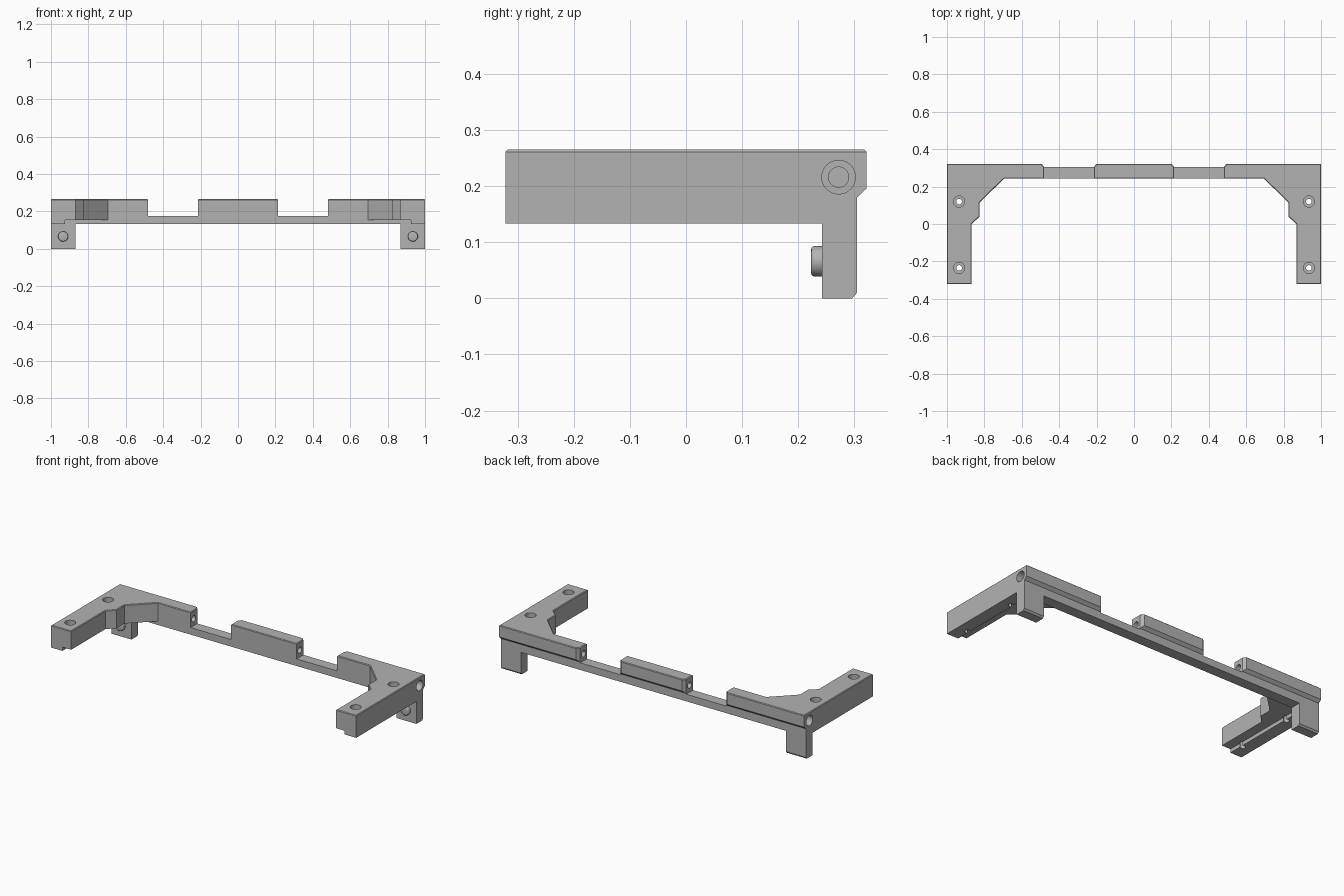
import bpy, bmesh, math
from mathutils import Matrix, Vector

cube = bpy.data.objects.get("Cube")
if cube:
    bpy.data.objects.remove(cube, do_unlink=True)

grey = bpy.data.materials.new("plain grey")
grey.use_nodes = True
colour = (0.45, 0.45, 0.45, 1)
grey.diffuse_color = colour
grey.node_tree.nodes["Principled BSDF"].inputs["Base Color"].default_value = colour

FRONT, LIP, BACK = 0.242, 0.305, 0.322    # depth of the rail and its overhang
BASE, STEP, SADDLE, TOP = 0.133, 0.155, 0.175, 0.265
ARM_X, PIN_Y, PIN_Z = 0.935, 0.272, 0.216


def finish(name, bm):
    bmesh.ops.recalc_face_normals(bm, faces=bm.faces)
    mesh = bpy.data.meshes.new(name)
    bm.to_mesh(mesh)
    bm.free()
    obj = bpy.data.objects.new(name, mesh)
    bpy.context.collection.objects.link(obj)
    mesh.materials.append(grey)
    return obj


def prism(name, points, low, high, axis="z", bevel=0):
    """Extrude an outline along z (x, y points) or along x (y, z points)."""
    place = (lambda p, t: (p[0], p[1], t)) if axis == "z" else (lambda p, t: (t, p[0], p[1]))
    bm = bmesh.new()
    face = bm.faces.new([bm.verts.new(place(p, low)) for p in points])
    new = bmesh.ops.extrude_face_region(bm, geom=[face])["geom"]
    verts = [g for g in new if isinstance(g, bmesh.types.BMVert)]
    bmesh.ops.translate(bm, verts=verts, vec=place((0, 0), high - low))
    if bevel:
        edges = [g for g in new if isinstance(g, bmesh.types.BMEdge)]
        bmesh.ops.bevel(bm, geom=edges, offset=bevel, segments=1, affect="EDGES")
    return finish(name, bm)


def box(name, x, y, z):
    outline = [(x[0], y[0]), (x[1], y[0]), (x[1], y[1]), (x[0], y[1])]
    return prism(name, outline, z[0], z[1])


def cylinder(name, start, end, radius, bevel=0):
    a, b = Vector(start), Vector(end)
    turn = (b - a).to_track_quat("Z", "Y").to_matrix().to_4x4()
    bm = bmesh.new()
    bmesh.ops.create_cone(bm, cap_ends=True, segments=32, radius1=radius, radius2=radius,
                          depth=(b - a).length)
    if bevel:
        rim = [e for e in bm.edges if all(v.co.z > 0 for v in e.verts)]
        bmesh.ops.bevel(bm, geom=rim, offset=bevel, segments=3, profile=0.5, affect="EDGES")
    bmesh.ops.transform(bm, matrix=Matrix.Translation((a + b) / 2) @ turn, verts=bm.verts)
    return finish(name, bm)


def combine(obj, tools, operation):
    bpy.context.view_layer.objects.active = obj
    for tool in tools:
        mod = obj.modifiers.new("join", "BOOLEAN")
        mod.operation, mod.solver, mod.object = operation, "EXACT", tool
        bpy.ops.object.modifier_apply(modifier=mod.name)
        bpy.data.objects.remove(tool, do_unlink=True)


def smooth(obj):
    bpy.ops.object.select_all(action="DESELECT")
    obj.select_set(True)
    bpy.context.view_layer.objects.active = obj
    bpy.ops.object.shade_smooth_by_angle(angle=math.radians(30))


def lip_cutter():
    """Removes the back below the sloping overhang."""
    outline = [(LIP, -0.1), (LIP, 0.18), (BACK, 0.196), (0.4, 0.196), (0.4, -0.1)]
    return prism("lip_cutter", outline, -1.1, 1.1, "x")


# Corner brackets: arm, gusset, end block and leg
for side, s in (("left", 1), ("right", -1)):
    plan = [(1, -0.322), (1, BACK), (0.495, BACK), (0.48, LIP), (0.48, FRONT), (0.695, FRONT),
            (0.825, 0.115), (0.825, 0.04), (0.868, 0), (0.868, -0.322)]
    bracket = prism(side + "_bracket", [(s * x, y) for x, y in plan], STEP, TOP, bevel=0.004)
    strip = box("strip", (s * 0.925, s), (-0.322, LIP), (BASE, 0.17))
    end_rail = box("end_rail", (s * 0.48, s), (FRONT, LIP), (BASE, 0.19))
    leg_shape = [(FRONT, 0), (0.296, 0), (LIP, 0.01), (LIP, 0.18), (FRONT, 0.18)]
    leg = prism("leg", leg_shape, s * 0.868, s, "x")
    combine(bracket, [strip, end_rail, leg], "UNION")
    holes = [lip_cutter()]

    # Stepped screw holes through the arm
    for y in (0.12, -0.235):
        holes.append(cylinder("screw_hole", (s * ARM_X, y, 0), (s * ARM_X, y, 0.4), 0.015))
        holes.append(cylinder("screw_recess", (s * ARM_X, y, 0.205), (s * ARM_X, y, 0.4), 0.03))

    # Stepped pin hole along the end block
    holes.append(cylinder("pin_hole", (s * 0.4, PIN_Y, PIN_Z), (s * 1.1, PIN_Y, PIN_Z), 0.018))
    holes.append(cylinder("pin_recess", (s * 0.92, PIN_Y, PIN_Z), (s * 1.1, PIN_Y, PIN_Z), 0.03))
    combine(bracket, holes, "DIFFERENCE")
    smooth(bracket)

    # Round button on the front of the leg
    smooth(cylinder(side + "_leg_button", (s * ARM_X, FRONT, 0.066),
                    (s * ARM_X, 0.223, 0.066), 0.027, bevel=0.006))

# Middle rail with its raised block
rail = box("middle_rail", (-0.48, 0.48), (FRONT, LIP), (BASE, SADDLE))
half = [(0.215, FRONT), (0.215, LIP), (0.2, BACK)]
plan = half + [(-x, y) for x, y in reversed(half)]
block = prism("block", plan, 0.15, TOP, bevel=0.004)
combine(block, [lip_cutter()], "DIFFERENCE")
combine(rail, [block], "UNION")
combine(rail, [cylinder("pin_hole", (s * 0.1, PIN_Y, PIN_Z), (s * 0.3, PIN_Y, PIN_Z), 0.018)
               for s in (1, -1)], "DIFFERENCE")
smooth(rail)
